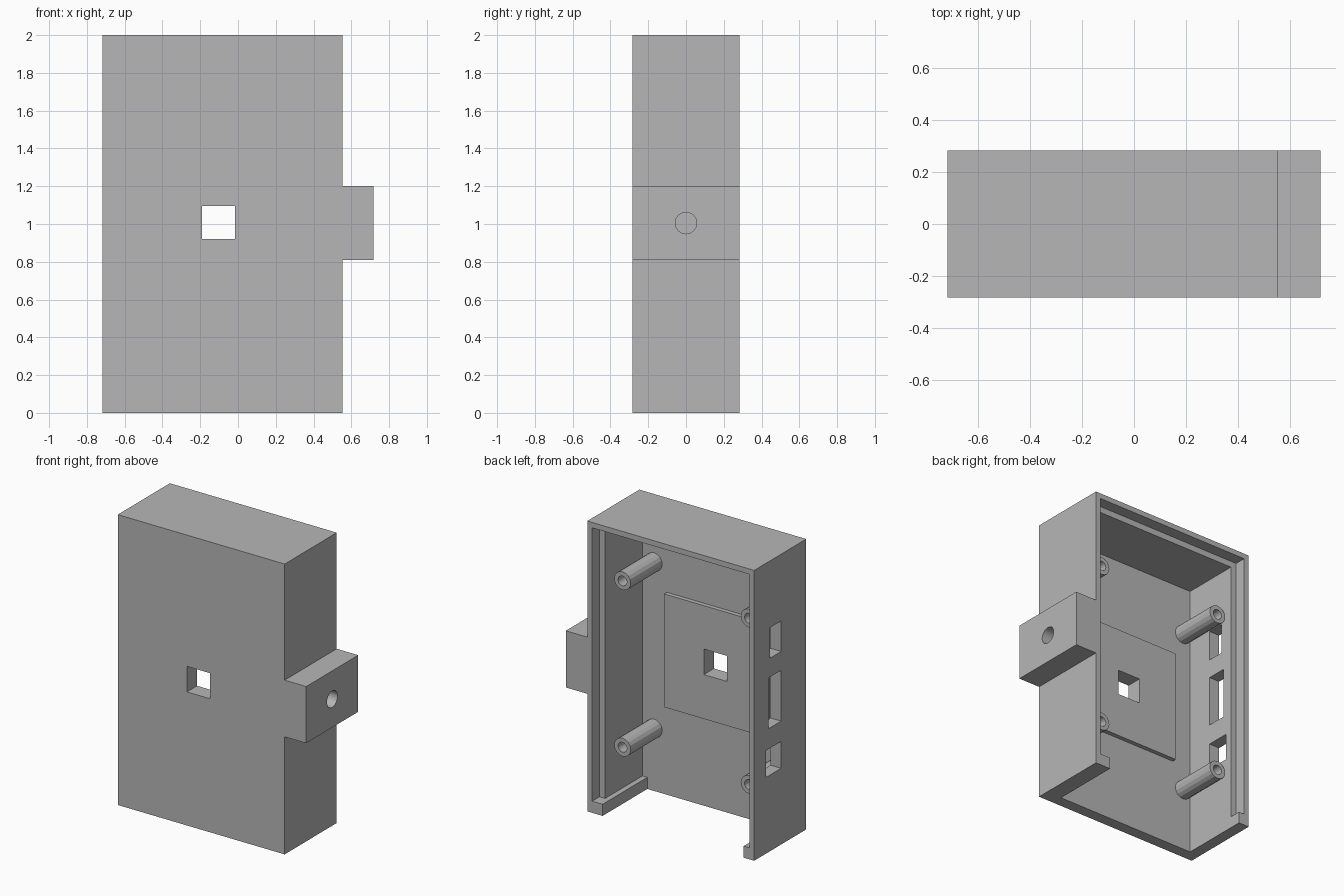
import bpy
import bmesh
from math import pi
from mathutils import Matrix

if "Cube" in bpy.data.objects:
    bpy.data.objects.remove(bpy.data.objects["Cube"], do_unlink=True)

grey = bpy.data.materials.new("plain_grey")
grey.use_nodes = True
GREY = (0.47, 0.47, 0.47, 1)
grey.diffuse_color = GREY
grey.node_tree.nodes["Principled BSDF"].inputs["Base Color"].default_value = GREY


def finish(name, bm):
    mesh = bpy.data.meshes.new(name)
    bm.to_mesh(mesh)
    bm.free()
    mesh.materials.append(grey)
    obj = bpy.data.objects.new(name, mesh)
    bpy.context.scene.collection.objects.link(obj)
    return obj


def box(name, xs, ys, zs):
    bm = bmesh.new()
    bmesh.ops.create_cube(bm, size=1)
    for v in bm.verts:
        v.co = [r[0] if c < 0 else r[1] for c, r in zip(v.co, (xs, ys, zs))]
    return finish(name, bm)


def cylinder(name, radius, length, centre, axis, sides):
    bm = bmesh.new()
    turn = Matrix.Rotation(pi / 2, 4, "Y" if axis == "X" else "X")
    bmesh.ops.create_cone(bm, cap_ends=True, segments=sides, radius1=radius,
                          radius2=radius, depth=length,
                          matrix=Matrix.Translation(centre) @ turn)
    return finish(name, bm)


def combine(target, tool, operation="DIFFERENCE"):
    """Boolean the tool into the target, bake the result, drop the tool."""
    mod = target.modifiers.new("boolean", "BOOLEAN")
    mod.operation, mod.solver, mod.object = operation, "EXACT", tool
    tool.hide_render = True
    graph = bpy.context.evaluated_depsgraph_get()
    mesh = bpy.data.meshes.new_from_object(target.evaluated_get(graph))
    target.modifiers.clear()
    target.data = mesh
    bpy.data.objects.remove(tool, do_unlink=True)


# Main dimensions
LEFT, RIGHT, TAB_END = 0.554, -0.718, 0.718
DEPTH, WALL, LIP = 0.283, 0.08, 0.037
FLOOR = -DEPTH + WALL          # inner face of the front panel
MID_X, MID_Z = -0.103, 1.005   # centre of window, pad and posts
OUT = 0.4                      # cutters reach past the back

# Case body with side tab
case = box("case_body", (RIGHT, LEFT), (-DEPTH, DEPTH), (0, 2))
tab = box("side_tab", (LEFT - 0.04, TAB_END), (-DEPTH, DEPTH), (0.81, 1.2))
combine(case, tab, "UNION")

# Cavity, stepped lid seat and open bottom
combine(case, box("cavity_cutter", (RIGHT + WALL, LEFT - WALL),
                  (FLOOR, OUT), (WALL, 2 - WALL)))
combine(case, box("lid_seat_cutter", (RIGHT + LIP, LEFT - LIP),
                  (DEPTH - WALL, OUT), (WALL, 2 - LIP)))
combine(case, box("bottom_cutter", (RIGHT + WALL, LEFT - WALL - LIP),
                  (FLOOR, OUT), (-0.1, WALL + 0.05)))

# Blind hole in the tab
combine(case, cylinder("tab_hole_cutter", 0.057, 0.3,
                       (LEFT + 0.15, 0, MID_Z), "X", 24))

# Three port slots through the right wall
for y_end, bottom, top in ((0.11, 1.33, 1.54), (0.13, 0.85, 1.2), (0.153, 0.525, 0.71)):
    combine(case, box("port_cutter", (RIGHT - 0.1, RIGHT + WALL + 0.05),
                      (-0.01, y_end), (bottom, top)))

# Raised pad inside the front panel
PAD = 0.39
pad = box("raised_pad", (MID_X - PAD, MID_X + PAD),
          (FLOOR - 0.01, FLOOR + 0.03), (MID_Z - PAD, MID_Z + PAD))
combine(case, pad, "UNION")

# Square window through panel and pad
HALF = 0.088
combine(case, box("window_cutter", (MID_X - HALF, MID_X + HALF), (-OUT, 0),
                  (MID_Z + 0.003 - HALF, MID_Z + 0.003 + HALF)))

# Four hollow screw posts
TIP = 0.14
LENGTH = TIP - FLOOR
for side, sx in (("left", 1), ("right", -1)):
    for level, sz in (("upper", 1), ("lower", -1)):
        x, z = MID_X + 0.007 + sx * 0.482, MID_Z + sz * 0.573
        post = cylinder(f"{level}_{side}_post", 0.063, LENGTH + 0.01,
                        (x, TIP - (LENGTH + 0.01) / 2, z), "Y", 16)
        combine(post, cylinder("post_bore_cutter", 0.034, LENGTH,
                               (x, TIP - LENGTH / 2 + 0.02, z), "Y", 16))
